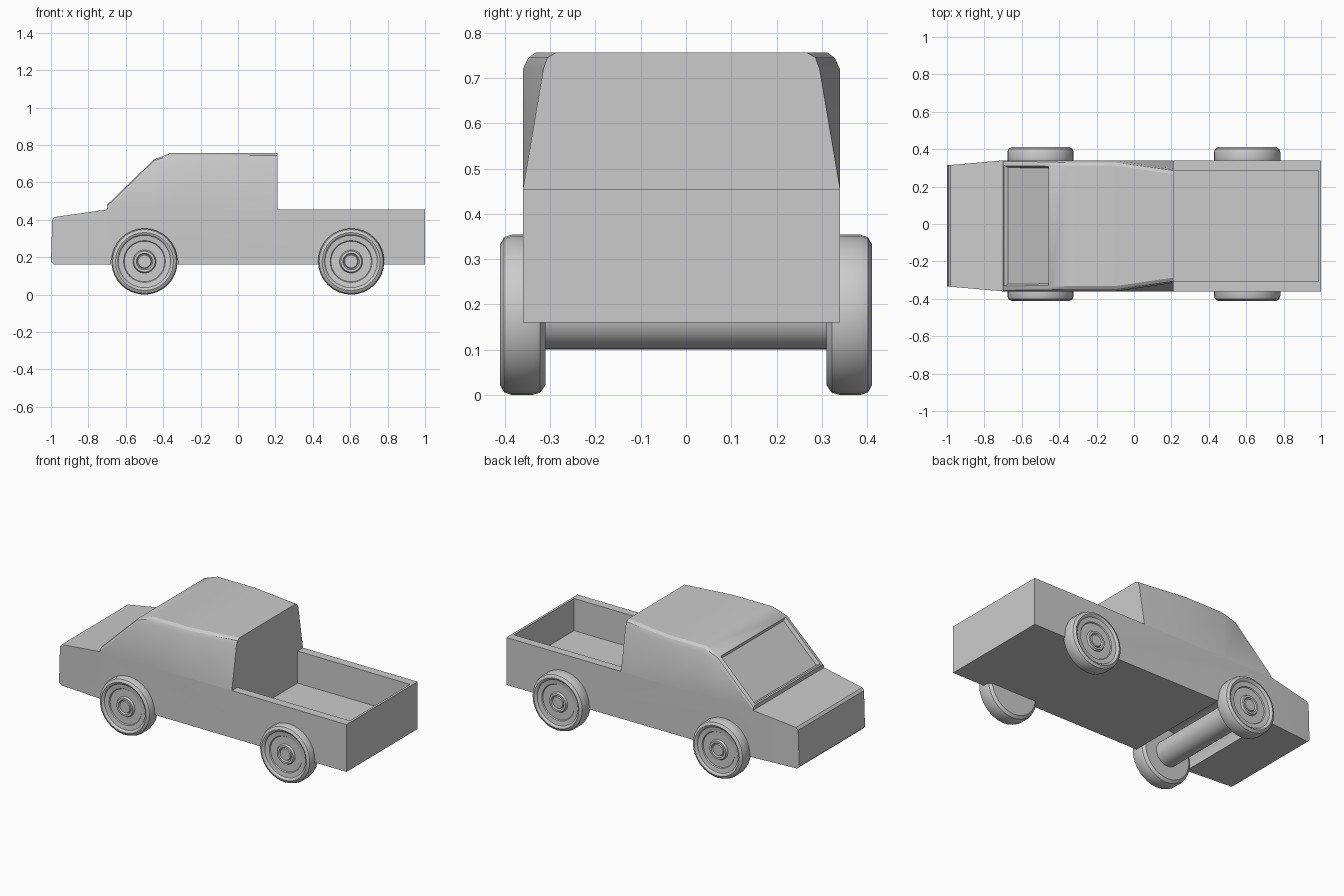
import bpy, bmesh
from math import pi, sin, cos, radians
from mathutils import Vector

if "Cube" in bpy.data.objects:
    bpy.data.objects.remove(bpy.data.objects["Cube"])

CY = -0.01   # body centre line in y
W = 0.35     # body half width


def finish(bm, name, loc=(0, 0, 0), angle=28):
    bmesh.ops.recalc_face_normals(bm, faces=bm.faces)
    me = bpy.data.meshes.new(name)
    bm.to_mesh(me)
    bm.free()
    ob = bpy.data.objects.new(name, me)
    bpy.context.collection.objects.link(ob)
    ob.location = loc
    bpy.ops.object.select_all(action='DESELECT')
    ob.select_set(True)
    bpy.context.view_layer.objects.active = ob
    bpy.ops.object.shade_smooth_by_angle(angle=radians(angle))
    return ob


def lower_body():
    # side profile with an arched slot for the front axle
    prof = [(-0.985, 0.16), (-1, 0.175), (-0.993, 0.40), (-0.98, 0.415),
            (-0.70, 0.455), (0.21, 0.455), (1, 0.455), (1, 0.16)]
    prof += [(-0.5 + 0.18 * cos(pi * i / 16), 0.162 + 0.18 * sin(pi * i / 16))
             for i in range(17)]
    bm = bmesh.new()
    face = bm.faces.new([bm.verts.new((x, -W, z)) for x, z in prof])
    ext = bmesh.ops.extrude_face_region(bm, geom=[face])
    bmesh.ops.translate(bm, vec=(0, 2 * W, 0),
                        verts=[v for v in ext['geom'] if isinstance(v, bmesh.types.BMVert)])
    # narrow the nose
    bmesh.ops.bisect_plane(bm, geom=bm.verts[:] + bm.edges[:] + bm.faces[:],
                           plane_co=(-0.70, 0, 0), plane_no=(1, 0, 0))
    for v in bm.verts:
        if v.co.x < -0.701:
            v.co.y *= 1 - 0.075 * (-0.70 - v.co.x) / 0.30
    bmesh.ops.recalc_face_normals(bm, faces=bm.faces)
    tops = [f for f in bm.faces if f.normal.z > 0.999]
    bed = max(tops, key=lambda f: f.calc_center_median().x)
    # open the body under the cab
    under = [f for f in tops if f is not bed and -0.4 < f.calc_center_median().x < 0.2
             and f.calc_center_median().z > 0.45]
    bmesh.ops.delete(bm, geom=under, context='FACES_ONLY')
    # cargo bed recess
    bmesh.ops.inset_region(bm, faces=[bed], thickness=0.02)
    for v in bed.verts:
        v.co.y = 0.296 if v.co.y > 0 else -0.296
    ext = bmesh.ops.extrude_discrete_faces(bm, faces=[bed])
    bmesh.ops.translate(bm, vec=(0, 0, -0.2), verts=ext['faces'][0].verts[:])
    return finish(bm, "lower_body", (0, CY, 0))


def cab():
    # stations along x: (half width, z) from belt line to roof edge
    stations = [
        (-0.70, [(W, 0.455), (W, 0.46), (0.345, 0.472), (0.33, 0.48)]),
        (-0.45, [(W, 0.455), (W, 0.70), (0.342, 0.715), (0.327, 0.722)]),
        (-0.36, [(W, 0.455), (W, 0.72), (0.338, 0.745), (0.322, 0.756)]),
        (-0.10, [(W, 0.455), (W, 0.72), (0.338, 0.745), (0.322, 0.756)]),
        (0.21, [(W, 0.455), (0.305, 0.72), (0.296, 0.745), (0.277, 0.756)])]
    bm = bmesh.new()
    loops = []
    for x, half in stations:
        pts = [(-w, z) for w, z in half] + [(w, z) for w, z in reversed(half)]
        loops.append([bm.verts.new((x, y, z)) for y, z in pts])
    windscreen = None
    for k, (a, b) in enumerate(zip(loops, loops[1:])):
        for i in range(len(a) - 1):
            f = bm.faces.new((a[i], a[i + 1], b[i + 1], b[i]))
            if k == 0 and i == 3:
                windscreen = f
    bm.faces.new(loops[0])
    bm.faces.new(loops[-1])
    bmesh.ops.recalc_face_normals(bm, faces=bm.faces)
    if windscreen.normal.z < 0:
        bmesh.ops.reverse_faces(bm, faces=bm.faces[:])
    # recessed windscreen: thin frame, then a bevelled step inwards
    bmesh.ops.inset_region(bm, faces=[windscreen], thickness=0.012)
    bmesh.ops.inset_region(bm, faces=[windscreen], thickness=0.014, depth=-0.02)
    return finish(bm, "cab", (0, CY, 0))


def lathe(name, prof, loc, side=1, steps=32):
    # profile of (radius, offset) spun about the y axis
    bm = bmesh.new()
    vs = [bm.verts.new((r, side * y, 0)) for r, y in prof]
    es = [bm.edges.new(p) for p in zip(vs, vs[1:])]
    bmesh.ops.spin(bm, geom=vs + es, cent=(0, 0, 0), axis=(0, 1, 0),
                   angle=2 * pi, steps=steps)
    bmesh.ops.remove_doubles(bm, verts=bm.verts, dist=1e-4)
    return finish(bm, name, loc)


lower_body()
cab()

# wheels
wheel = [(0, 0), (0.155, 0), (0.172, 0.012), (0.177, 0.03), (0.177, 0.075),
         (0.171, 0.092), (0.155, 0.101), (0.147, 0.098), (0.14, 0.09), (0.112, 0.086),
         (0.108, 0.08), (0.062, 0.08), (0.056, 0.092), (0.044, 0.092),
         (0.038, 0.084), (0.034, 0.09), (0, 0.09)]
for end, x in (("front", -0.50), ("rear", 0.605)):
    for name, s in (("right", 1), ("left", -1)):
        lathe(f"{end}_{name}_wheel", wheel, (x, s * 0.31, 0.177), s)

# front axle
lathe("front_axle", [(0, -0.31), (0.078, -0.31), (0.078, 0.31), (0, 0.31)], (-0.5, 0, 0.178))
